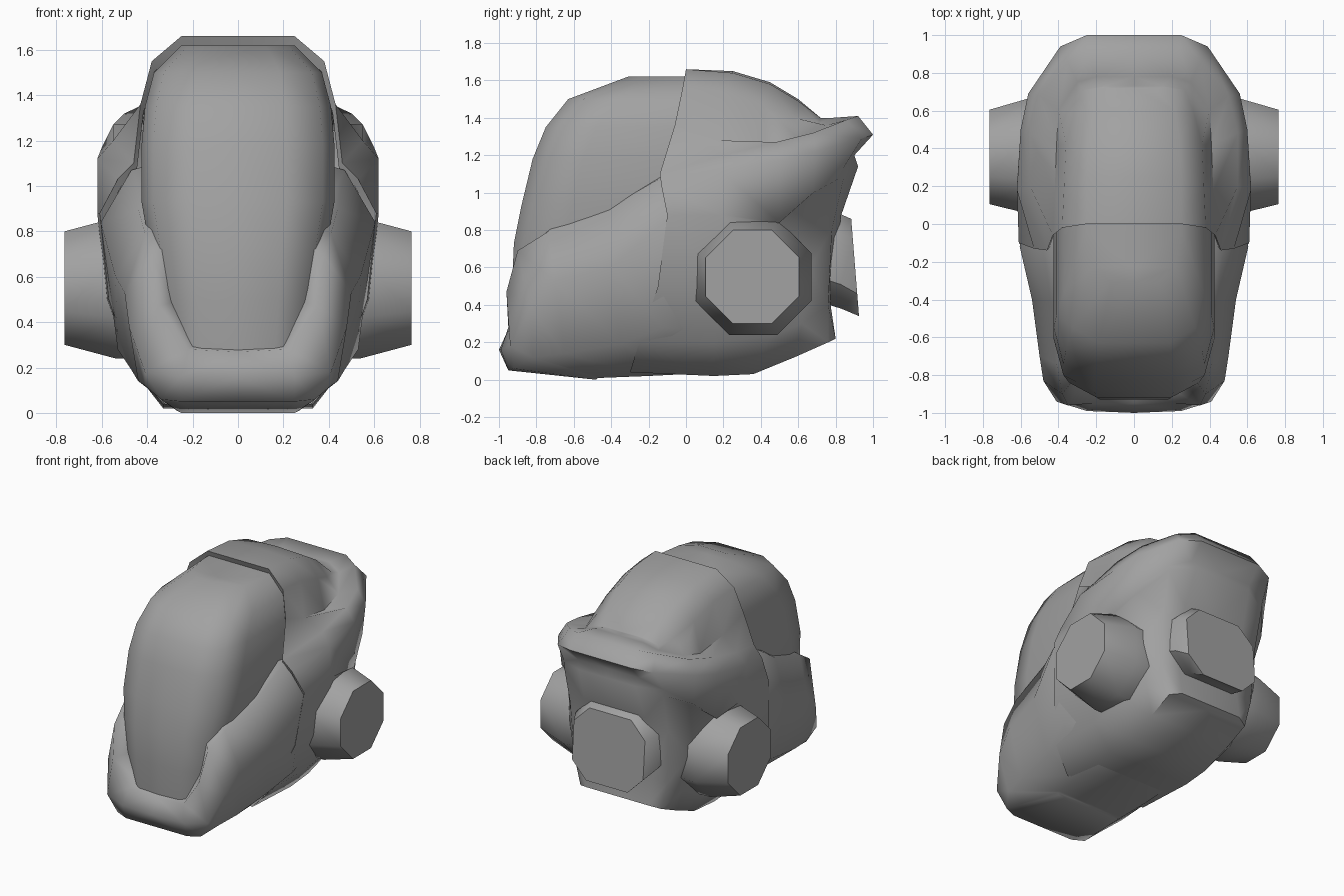
import bpy, bmesh, math

default_cube = bpy.data.objects.get("Cube")
if default_cube:
    bpy.data.objects.remove(default_cube, do_unlink=True)

grey = bpy.data.materials.new("plain_grey")
grey.use_nodes = True
grey.diffuse_color = (.36, .36, .36, 1)
grey.node_tree.nodes["Principled BSDF"].inputs["Base Color"].default_value = grey.diffuse_color


def finish(name, bm, angle):
    """Clean the mesh, add it to the scene and shade it."""
    bmesh.ops.remove_doubles(bm, verts=bm.verts, dist=.0005)
    bmesh.ops.dissolve_degenerate(bm, edges=bm.edges, dist=.0005)
    bmesh.ops.recalc_face_normals(bm, faces=bm.faces)
    mesh = bpy.data.meshes.new(name)
    bm.to_mesh(mesh)
    bm.free()
    mesh.materials.append(grey)
    obj = bpy.data.objects.new(name, mesh)
    bpy.context.collection.objects.link(obj)
    bpy.ops.object.select_all(action='DESELECT')
    obj.select_set(True)
    bpy.context.view_layer.objects.active = obj
    bpy.ops.object.shade_smooth_by_angle(angle=math.radians(angle))


def skin(bm, rows, closed=False):
    """Bridge neighbouring rows of points with quads."""
    grid = [[bm.verts.new(p) for p in row] for row in rows]
    for a, b in zip(grid, grid[1:]):
        count = len(a)
        for i in range(count if closed else count - 1):
            j = (i + 1) % count
            bm.faces.new((a[i], a[j], b[j], b[i]))
    return grid


def symmetric_loft(name, rows, angle=78):
    """Skin half of a part and its mirror image, joined on the centre."""
    bm = bmesh.new()
    skin(bm, rows)
    skin(bm, [[(-x, y, z) for x, y, z in row] for row in rows])
    finish(name, bm, angle)


def ring_loft(name, rings, angle):
    """Skin closed rings and cap both ends."""
    bm = bmesh.new()
    grid = skin(bm, rings, closed=True)
    bm.faces.new(grid[0])
    bm.faces.new(grid[-1])
    finish(name, bm, angle)


def to_centre(row):
    return [(0, y, z) for x, y, z in row]


# Visor: horizontal rounded slices given by height, half width and front
def visor_slice(z, w, front):
    return [(0, front, z), (w * .5, front, z), (w * .88, front + .08, z),
            (w, front + .27, z), (w, .08, z)]


visor = [visor_slice(*s) for s in (
    (1.62, .25, -.31), (1.5, .37, -.63), (1.35, .41, -.75), (1.18, .425, -.82),
    (.93, .425, -.88), (.73, .39, -.92), (.5, .36, -.93), (.27, .33, -.92))]
symmetric_loft("visor", [to_centre(visor[0])] + visor + [to_centre(visor[-1])])

# Chin guard: sections from the chin round to the cheek, rim to underside
chin = [
    [(0, -.87, .29), (0, -.95, .27), (0, -1, .16), (0, -.95, .05), (0, -.48, 0)],
    [(.19, -.87, .3), (.22, -.95, .28), (.25, -.99, .16), (.25, -.95, .05), (.2, -.48, 0)],
    [(.28, -.84, .49), (.35, -.96, .47), (.41, -.94, .18), (.34, -.92, .06), (.25, -.48, 0)],
    [(.31, -.81, .74), (.38, -.9, .69), (.48, -.83, .38), (.41, -.82, .12), (.27, -.47, .01)],
    [(.35, -.71, .82), (.41, -.74, .79), (.5, -.7, .53), (.44, -.65, .14), (.27, -.45, .01)],
    [(.39, -.41, .92), (.44, -.41, .9), (.54, -.4, .6), (.47, -.35, .19), (.28, -.2, .02)],
    [(.4, -.13, 1.09), (.47, -.15, 1.07), (.605, -.12, .84), (.53, -.12, .28), (.28, 0, .03)],
    [(.41, .08, 1.06), (.43, .08, 1.04), (.57, .08, .8), (.46, .08, .26), (.28, .1, .04)],
]
chin = [row + to_centre(row[-1:]) for row in chin]
symmetric_loft("chin_guard", chin)

# Rear shell: arches from the front edge back to the brim, with a narrow crown,
# a valley, a ridge that rises into the brim, and a flared lower edge
shell = [
    [(0, 0, 1.66), (.25, 0, 1.66), (.38, -.02, 1.55), (.43, -.06, 1.36), (.46, -.14, 1.1), (.53, -.13, 1.03), (.61, -.1, .88)],
    [(0, .25, 1.65), (.25, .25, 1.64), (.37, .2, 1.53), (.42, .17, 1.28), (.55, .2, 1.2), (.62, .18, 1.12), (.62, .2, .88)],
    [(0, .45, 1.59), (.24, .45, 1.58), (.36, .42, 1.46), (.41, .42, 1.24), (.55, .48, 1.27), (.6, .5, 1.17), (.6, .5, .84)],
    [(0, .6, 1.5), (.22, .6, 1.49), (.32, .58, 1.4), (.4, .6, 1.29), (.5, .68, 1.32), (.56, .69, 1.22), (.54, .68, 1.0)],
    [(0, .72, 1.4), (.18, .72, 1.4), (.27, .71, 1.37), (.3, .75, 1.36), (.35, .86, 1.39), (.39, .94, 1.29), (.41, .84, 1.13)],
    [(0, .72, 1.4), (.1, .72, 1.4), (.15, .73, 1.4), (.2, .78, 1.4), (.24, .92, 1.41), (.25, 1, 1.31), (.25, .9, 1.2)],
]

# Neck guard: tucked under the brim edge, running down to the underside
neck = [
    [(.57, -.15, .5), (.47, -.25, .2), (.33, -.3, .04)],
    [(.58, .2, .5), (.47, .15, .2), (.33, .15, .02)],
    [(.55, .48, .5), (.46, .45, .23), (.32, .36, .03)],
    [(.49, .66, .6), (.41, .62, .3), (.33, .58, .12)],
    [(.4, .78, .8), (.38, .76, .4), (.33, .76, .2)],
    [(.25, .83, .88), (.25, .77, .42), (.25, .8, .22)],
]
# The neck guard starts just behind the brim edge, offset back and down
tuck = [(0, 0), (0, 0), (.02, .01), (.03, .03), (-.005, .04), (-.02, .06)]
body = []
for upper, lower, (inset, drop) in zip(shell, neck, tuck):
    x, y, z = upper[-1]
    under_brim = [(x - abs(inset), y - inset, z - drop)]
    body.append(upper + under_brim + lower + to_centre(lower[-1:]))
front_lip = [(x * .97, y + .02, z * .97) for x, y, z in body[0]]
symmetric_loft("rear_shell", [front_lip] + body + [to_centre(body[-1])], 65)


# Ear pods: tapered eight-sided drums on both sides
def octagon(x, y, z, r):
    angles = [math.pi * (k + .5) / 4 for k in range(8)]
    r /= math.cos(math.pi / 8)
    return [(x, y + r * math.cos(a), z + r * math.sin(a)) for a in angles]


for side, label in ((1, "left"), (-1, "right")):
    rings = [octagon(side * x, y, .55, r) for x, y, r in (
        (.42, .36, .31), (.54, .36, .31), (.765, .355, .25))]
    ring_loft(label + "_ear_pod", rings, 50)


# Back block: chamfered slab tapering towards its slanted rear face
def chamfered(y, lean, w, low, high, cut):
    outline = [(w, low + cut), (w, high - cut), (w - cut, high), (cut - w, high),
               (-w, high - cut), (-w, low + cut), (cut - w, low), (w - cut, low)]
    return [(x, y - lean * (z - low), z) for x, z in outline]


ring_loft("back_block", [chamfered(.7, 0, .34, .42, .9, .13),
                         chamfered(.83, .03, .33, .38, .89, .13),
                         chamfered(.925, .08, .29, .34, .86, .12)], 46)
